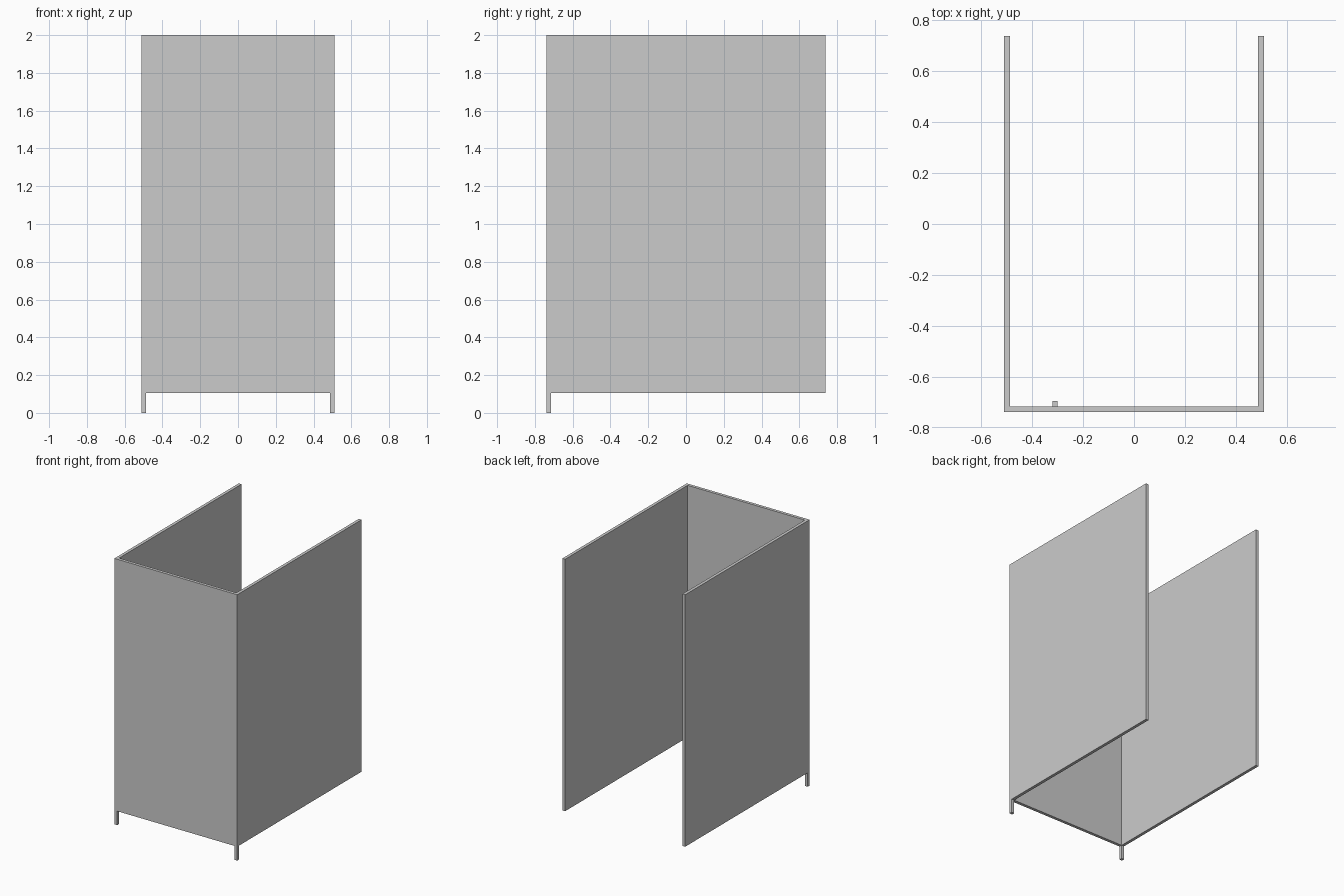
import bpy
import bmesh
from mathutils import Vector

if "Cube" in bpy.data.objects:
    bpy.data.objects.remove(bpy.data.objects["Cube"])


def box(name, lo, hi):
    """Axis-aligned box between two corners."""
    lo, hi = Vector(lo), Vector(hi)
    bm = bmesh.new()
    bmesh.ops.create_cube(bm, size=1)
    bmesh.ops.scale(bm, vec=hi - lo, verts=bm.verts)
    bmesh.ops.translate(bm, vec=(lo + hi) / 2, verts=bm.verts)
    mesh = bpy.data.meshes.new(name)
    bm.to_mesh(mesh)
    bm.free()
    ob = bpy.data.objects.new(name, mesh)
    bpy.context.collection.objects.link(ob)
    return ob


X, Y = 0.511, 0.739      # outer half width and half depth
T = 0.023                # panel thickness
BOTTOM, TOP = 0.105, 2.0

# Side panels and the front corner legs
for side, s in (("left", -1), ("right", 1)):
    x0, x1 = sorted((s * X, s * (X - T)))
    box(side + "_panel", (x0, -Y, BOTTOM), (x1, Y, TOP))
    box(side + "_leg", (x0, -Y, 0), (x1, -Y + T, BOTTOM))

# Front panel fitted between the sides
box("front_panel", (-X + T, -Y, BOTTOM), (X - T, -Y + T, TOP))

# Small latch on the inner face of the front panel
box("door_latch", (-0.32, -Y + T, 1.0), (-0.30, -Y + T + 0.021, 1.1))
